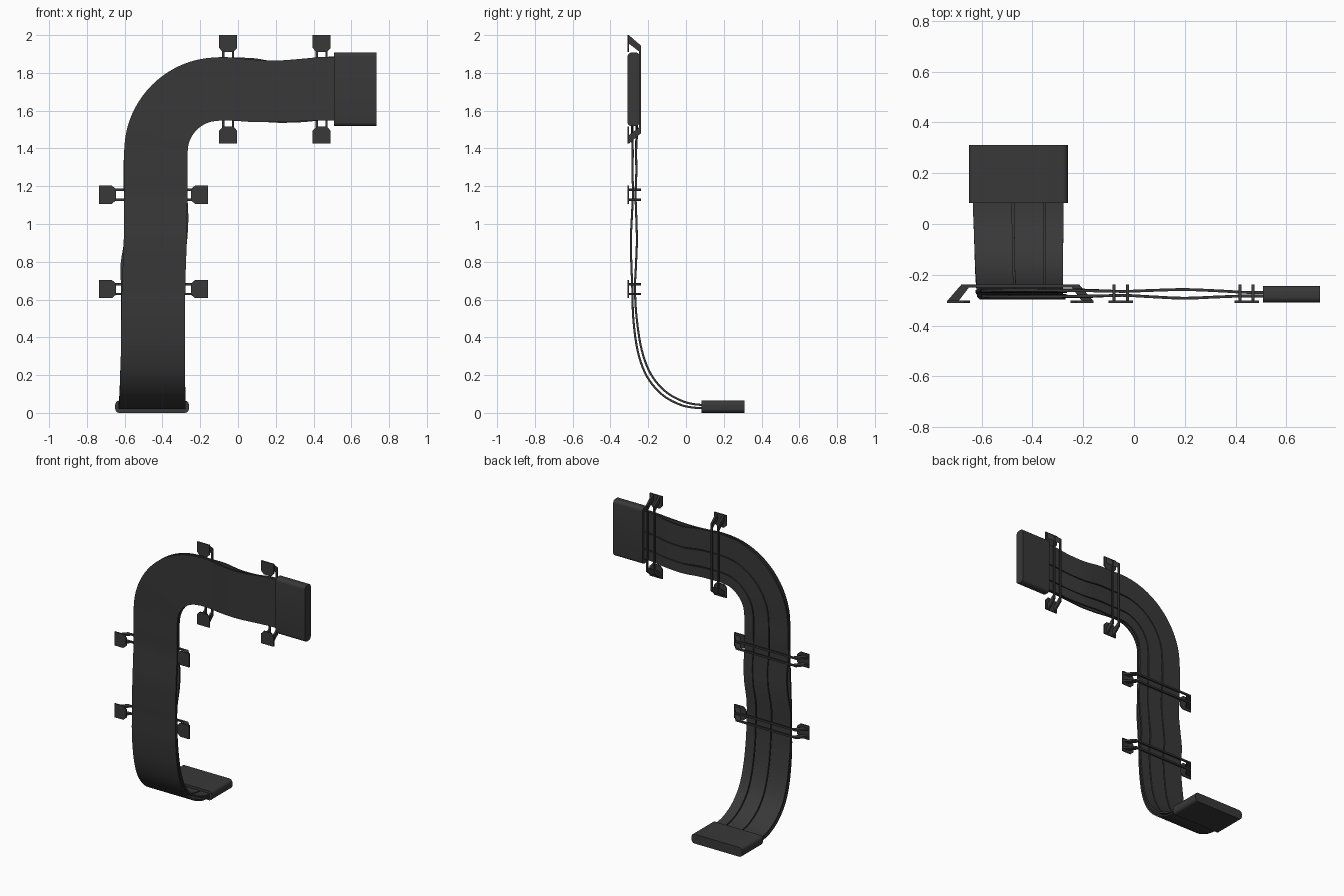
import bpy, bmesh, math
from mathutils import Vector

if "Cube" in bpy.data.objects:
    bpy.data.objects.remove(bpy.data.objects["Cube"])

mat = bpy.data.materials.new("dark_plastic")
mat.diffuse_color = (0.04, 0.04, 0.04, 1)
mat.use_nodes = True
mat.node_tree.nodes["Principled BSDF"].inputs["Base Color"].default_value = mat.diffuse_color


def finish(name, bm, angle=None):
    bmesh.ops.recalc_face_normals(bm, faces=bm.faces)
    me = bpy.data.meshes.new(name)
    bm.to_mesh(me)
    bm.free()
    me.materials.append(mat)
    ob = bpy.data.objects.new(name, me)
    bpy.context.collection.objects.link(ob)
    if angle:
        bpy.ops.object.select_all(action='DESELECT')
        ob.select_set(True)
        bpy.context.view_layer.objects.active = ob
        bpy.ops.object.shade_smooth_by_angle(angle=math.radians(angle))
    return ob


def prism(bm, points, offset):
    """Extrude a planar outline by an offset vector."""
    a = [bm.verts.new(p) for p in points]
    b = [bm.verts.new(Vector(p) + Vector(offset)) for p in points]
    bm.faces.new(a)
    bm.faces.new(b[::-1])
    for i in range(len(a)):
        j = (i + 1) % len(a)
        bm.faces.new((a[i], a[j], b[j], b[i]))


# Cable route keys: x, y, z, turn angle (0 upright, 90 sideways),
# half layer gap, half width, sideways drift of the rear strips
keys = [
    (-.455, .15, .033, 0, .008, .178, 0), (-.455, .05, .036, 0, .009, .178, 0),
    (-.454, -.03, .055, 0, .011, .176, 0), (-.453, -.12, .107, 0, .012, .174, 0),
    (-.452, -.197, .20, 0, .012, .172, 0), (-.45, -.245, .33, 0, .011, .170, 0),
    (-.449, -.27, .50, 0, .009, .169, .002), (-.447, -.277, .655, 0, .007, .168, .004),
    (-.443, -.277, .78, 0, .012, .167, .012), (-.438, -.276, .91, 0, .016, .167, -.002),
    (-.437, -.275, 1.03, 0, .012, .167, -.01), (-.436, -.274, 1.155, 0, .007, .168, 0),
    (-.435, -.273, 1.27, 0, .010, .168, .003)]
for a in range(0, 91, 15):
    r = math.radians(a)
    g = .009 + .004 * math.sin(2 * r)
    keys.append((-.1 - .335 * math.cos(r), -.273, 1.38 + .335 * math.sin(r), a, g, .168, 0))
keys += [(-.03, -.273, 1.714, 90, .008, .167, 0), (.08, -.274, 1.705, 90, .013, .165, .008),
         (.2, -.275, 1.702, 90, .017, .163, -.004), (.33, -.275, 1.709, 90, .012, .165, -.008),
         (.443, -.276, 1.716, 90, .007, .168, 0), (.56, -.277, 1.717, 90, .007, .168, 0)]


def spline(p, steps):
    out = []
    for i in range(len(p) - 1):
        k = [Vector(p[max(0, min(len(p) - 1, i + d))]) for d in (-1, 0, 1, 2)]
        for s in range(steps):
            t = s / steps
            out.append(.5 * (2 * k[1] + (k[2] - k[0]) * t + (2 * k[0] - 5 * k[1] + 4 * k[2] - k[3]) * t * t
                             + (3 * k[1] - k[0] - 3 * k[2] + k[3]) * t ** 3))
    return out + [Vector(p[-1])]


route = spline(keys, 5)


def ribbon(name, s0, s1, side, drift, thick=.0055):
    bm = bmesh.new()
    rings = []
    for i, k in enumerate(route):
        pos = Vector(k[:3])
        t = (Vector(route[min(i + 1, len(route) - 1)][:3]) - Vector(route[max(i - 1, 0)][:3])).normalized()
        r = math.radians(k[3])
        w = Vector((-math.cos(r), 0, math.sin(r)))
        n = w.cross(t).normalized()
        c = pos + n * side * k[4] + w * drift * k[6]
        rings.append([bm.verts.new(c + w * s * k[5] + n * h) for s, h in
                      ((s0, -thick), (s1, -thick), (s1, thick), (s0, thick))])
    for a, b in zip(rings, rings[1:]):
        for j in range(4):
            m = (j + 1) % 4
            bm.faces.new((a[j], a[m], b[m], b[j]))
    bm.faces.new(rings[0])
    bm.faces.new(rings[-1][::-1])
    finish(name, bm, 35)


# Wide front ribbon and three rear strips
ribbon("front_ribbon", -1, 1, -1, 0)
ribbon("rear_strip_left", .14, 1, 1, 1)
ribbon("rear_strip_middle", -.56, .10, 1, .9)
ribbon("rear_strip_right", -1, -.60, 1, .7)


# Connectors: rounded slab section extruded along the cable
def connector(name, half, thick, place, offset):
    r, pts = .022, []
    for q, (sx, sy) in enumerate(((1, 1), (-1, 1), (-1, -1), (1, -1))):
        for s in range(6):
            a = math.radians(90 * q + 18 * s)
            pts.append(place(sx * (half - r) + r * math.cos(a), sy * (thick - r) + r * math.sin(a)))
    bm = bmesh.new()
    prism(bm, pts, offset)
    finish(name, bm, 35)


connector("lower_connector", .195, .0325, lambda u, v: (-.455 + u, .083, .0325 + v), (0, .227, 0))
connector("upper_connector", .195, .0325, lambda u, v: (.507, -.277 + v, 1.713 + u), (.225, 0, 0))


# Retaining clips: two rear bars with slanted ends, and a front tab at each end
def clip(name, cx, cz, upright):
    def place(u, y, v):
        return (cx + v, y, cz + u) if upright else (cx + u, y, cz + v)
    h, bm = .2875, bmesh.new()
    half = [(h, -.303), (h - .055, -.239), (h - .085, -.250), (h - .045, -.303)]
    outline = [half[0], half[1]] + [(-u, y) for u, y in (half[1], half[0], half[3], half[2])] + [half[2], half[3]]
    for v in (-.026, .026):
        prism(bm, [place(u, y, v - .006) for u, y in outline], Vector(place(0, 0, .012)) - Vector(place(0, 0, 0)))
    for m in (-1, 1):
        tab = [(h, -.048), (h, .048), (h - .068, .048), (h - .09, .028), (h - .09, -.028), (h - .068, -.048)]
        prism(bm, [place(m * u, -.310, v) for u, v in tab], (0, .008, 0))
    finish(name, bm)


for i, z in enumerate((.655, 1.155)):
    clip(f"side_clip_{i + 1}", -.4475, z, False)
for i, x in enumerate((-.052, .443)):
    clip(f"top_clip_{i + 1}", x, 1.7125, True)
